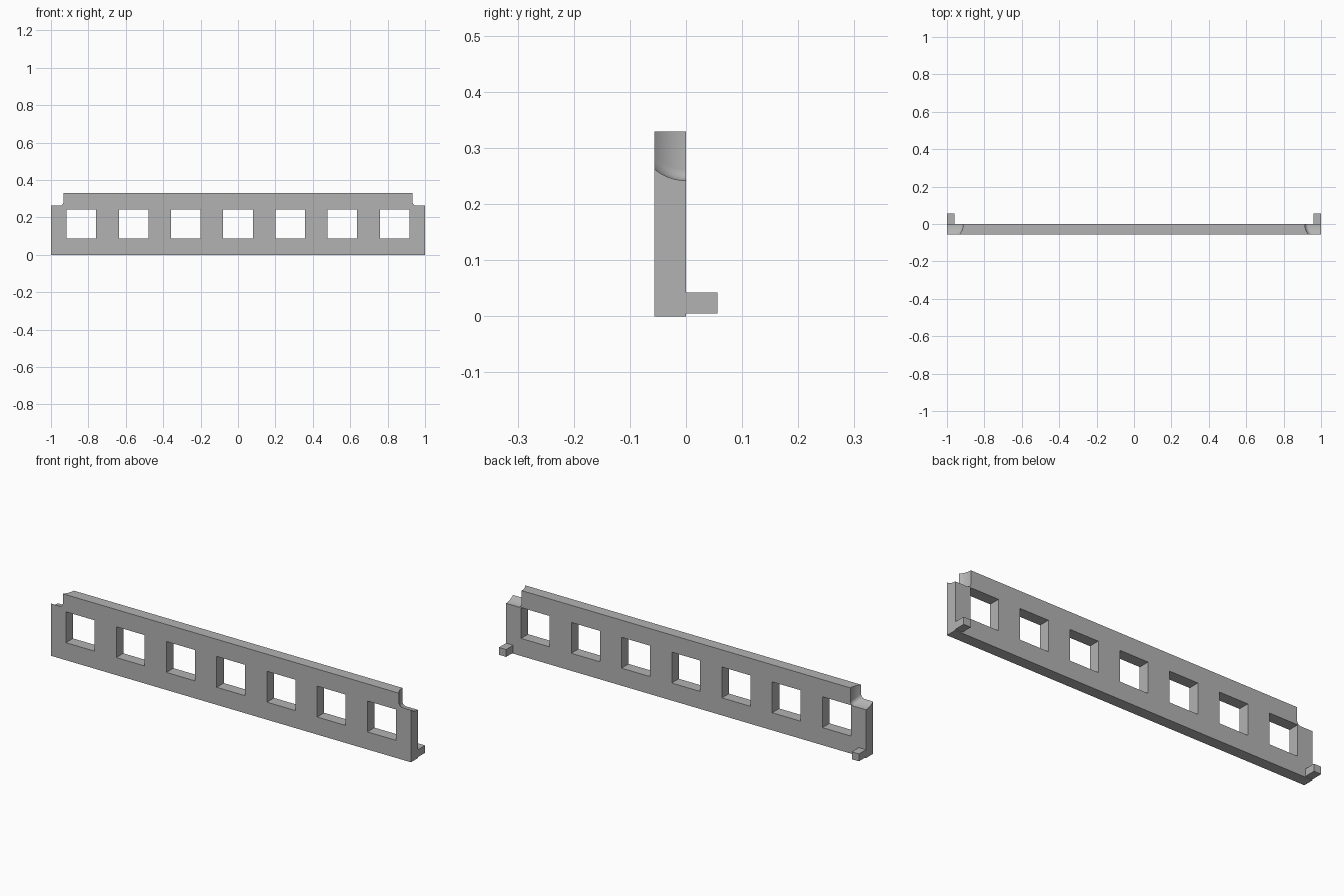
import bpy, bmesh, math

LENGTH, DEPTH, HEIGHT = 2.0, 0.056, 0.329
WINDOWS, SPACING, WIDTH = 7, 0.279, 0.158
SILL, LINTEL = 0.088, 0.243
NOTCH, FILLET = 0.087, 0.02

if "Cube" in bpy.data.objects:
    bpy.data.objects.remove(bpy.data.objects["Cube"], do_unlink=True)

grey = bpy.data.materials.new("plain_grey")
grey.use_nodes = True
colour = (0.45, 0.45, 0.45, 1)
grey.diffuse_color = colour
grey.node_tree.nodes["Principled BSDF"].inputs["Base Color"].default_value = colour


def make_object(name, bm):
    bmesh.ops.recalc_face_normals(bm, faces=bm.faces)
    mesh = bpy.data.meshes.new(name)
    bm.to_mesh(mesh)
    bm.free()
    mesh.materials.append(grey)
    obj = bpy.data.objects.new(name, mesh)
    bpy.context.collection.objects.link(obj)
    return obj


def box(name, low, high):
    bm = bmesh.new()
    bmesh.ops.create_cube(bm, size=1)
    for v in bm.verts:
        v.co = [a + (c + 0.5) * (b - a) for a, b, c in zip(low, high, v.co)]
    return make_object(name, bm)


def notch_cutter(side):
    """Loft of filleted corner profiles whose reach follows an arc in depth."""
    bm = bmesh.new()
    rings = []
    steps = 16
    for i in range(steps + 2):
        y = -0.06 * (1 - i / steps) if i <= steps else 0.02
        reach = math.sqrt(NOTCH ** 2 - min(y, 0) ** 2)
        wall, floor = LENGTH / 2 - reach, HEIGHT - reach
        profile = [(1.1, 0.4), (wall, 0.4)]
        for k in range(9):
            a = math.pi + k / 8 * math.pi / 2
            profile.append((wall + FILLET * (1 + math.cos(a)),
                            floor + FILLET * (1 + math.sin(a))))
        profile.append((1.1, floor))
        rings.append([bm.verts.new((side * x, y, z)) for x, z in profile])
    for a, b in zip(rings, rings[1:]):
        for j in range(len(a)):
            n = (j + 1) % len(a)
            bm.faces.new((a[j], a[n], b[n], b[j]))
    bm.faces.new(rings[0])
    bm.faces.new(rings[-1])
    return make_object("notch_cutter", bm)


# Main panel, with window openings and curved notches in the top corners
panel = box("window_panel", (-LENGTH / 2, -DEPTH, 0), (LENGTH / 2, 0, HEIGHT))
cutters = [notch_cutter(side) for side in (-1, 1)]
for i in range(WINDOWS):
    x = (i - (WINDOWS - 1) / 2) * SPACING
    cutters.append(box("window_cutter", (x - WIDTH / 2, -0.1, SILL),
                       (x + WIDTH / 2, 0.1, LINTEL)))

bpy.context.view_layer.objects.active = panel
for cutter in cutters:
    mod = panel.modifiers.new("cut", "BOOLEAN")
    mod.operation, mod.solver, mod.object = "DIFFERENCE", "EXACT", cutter
    bpy.ops.object.modifier_apply(modifier=mod.name)
    bpy.data.objects.remove(cutter, do_unlink=True)

bpy.ops.object.select_all(action="DESELECT")
panel.select_set(True)
bpy.ops.object.shade_smooth_by_angle(angle=math.radians(30))

# Small locating tabs behind the lower corners
for name, x in (("right_tab", -LENGTH / 2), ("left_tab", LENGTH / 2 - 0.04)):
    box(name, (x, -0.005, 0.005), (x + 0.04, DEPTH, 0.042))
